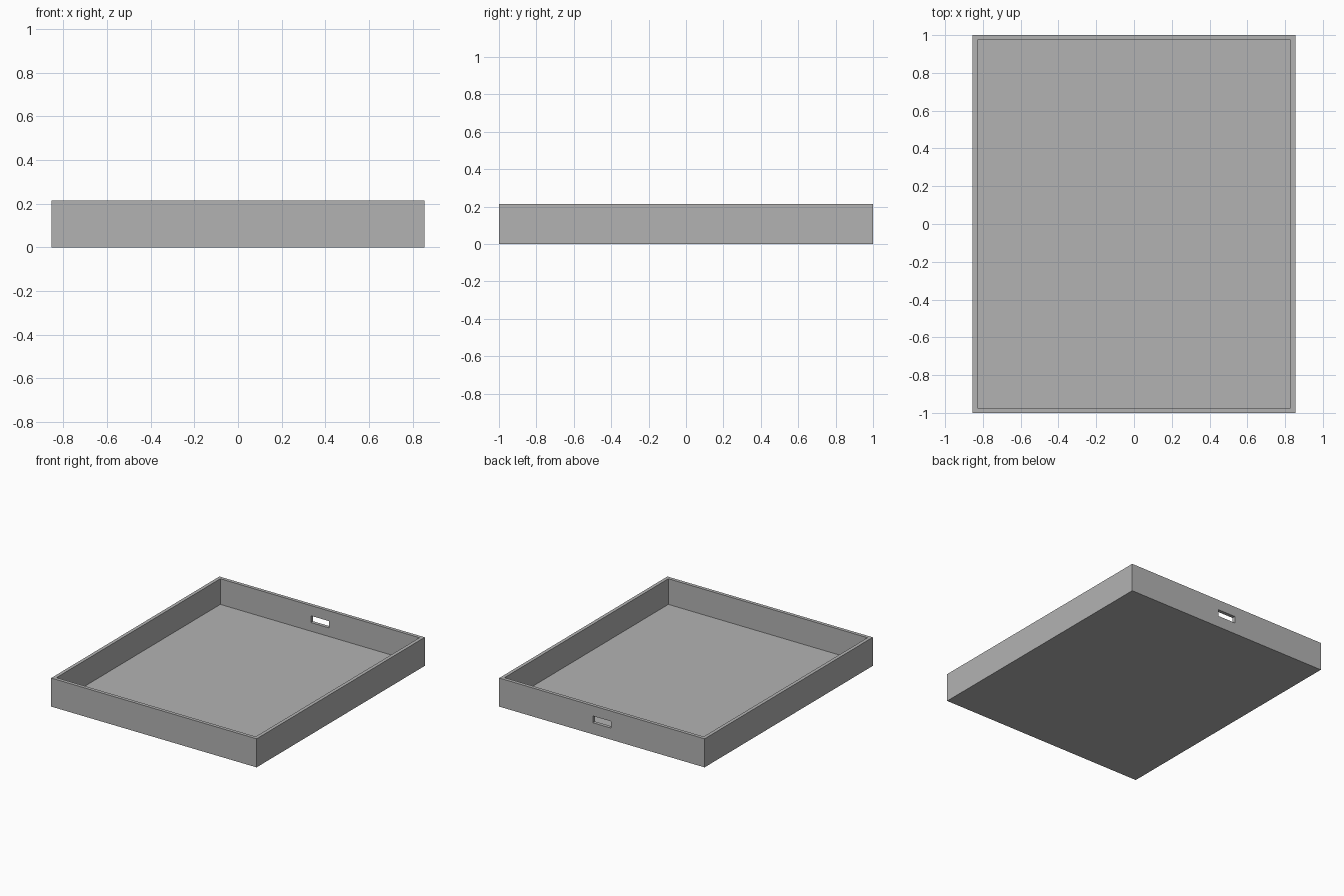
import bpy

if "Cube" in bpy.data.objects:
    bpy.data.objects.remove(bpy.data.objects["Cube"], do_unlink=True)

WIDTH, DEPTH, HEIGHT = 1.71, 2.0, 0.215
WALL, FLOOR = 0.026, 0.022
SLOT_WIDTH, SLOT_BOTTOM, SLOT_TOP = 0.15, 0.087, 0.138

grey = bpy.data.materials.new("plain grey")
grey.use_nodes = True
colour = (0.45, 0.45, 0.45, 1)
grey.diffuse_color = colour
grey.node_tree.nodes["Principled BSDF"].inputs["Base Color"].default_value = colour


def box(name, size_x, size_y, bottom, top, y=0):
    bpy.ops.mesh.primitive_cube_add(size=1, location=(0, y, (bottom + top) / 2))
    obj = bpy.context.object
    obj.name = name
    obj.scale = (size_x, size_y, top - bottom)
    bpy.ops.object.transform_apply(location=True, rotation=False, scale=True)
    obj.data.materials.append(grey)
    return obj


def cut(target, cutter):
    cutter.hide_render = True
    mod = target.modifiers.new("cut", "BOOLEAN")
    mod.operation = "DIFFERENCE"
    mod.solver = "EXACT"
    mod.object = cutter
    bpy.context.view_layer.objects.active = target
    bpy.ops.object.modifier_apply(modifier=mod.name)
    bpy.data.objects.remove(cutter, do_unlink=True)


# Open tray: solid block hollowed from above
tray = box("tray", WIDTH, DEPTH, 0, HEIGHT)
cut(tray, box("cavity_cutter", WIDTH - 2 * WALL, DEPTH - 2 * WALL, FLOOR, HEIGHT + 0.1))

# Small slot through the middle of the back wall
cut(tray, box("slot_cutter", SLOT_WIDTH, WALL * 4, SLOT_BOTTOM, SLOT_TOP, y=DEPTH / 2))
